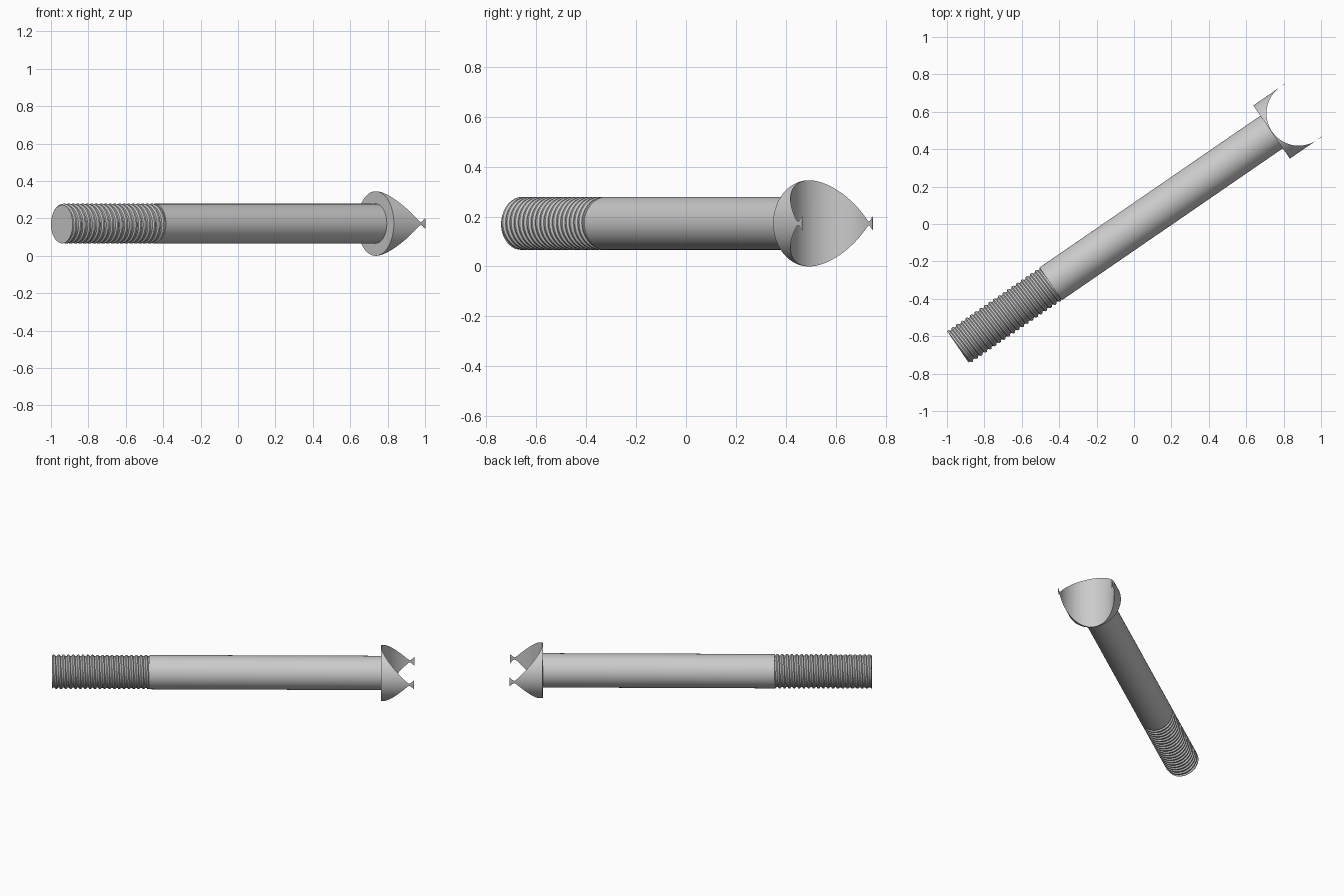
import bpy, bmesh, math
from mathutils import Matrix, Vector

default = bpy.data.objects.get("Cube")
if default:
    bpy.data.objects.remove(default, do_unlink=True)

ROD_R, HEAD_R, NOTCH_R = 0.106, 0.1725, 0.1723
THREAD_END, HEAD_START, TIP = 0.60, 2.033, 2.238
NOTCH_X = 2.209

# Parts are built along local x, then turned and placed by this matrix
PLACE = Matrix.Translation((-0.94, -0.66, 0.1725)) @ Matrix.Rotation(math.radians(34.5), 4, "Z")

steel = bpy.data.materials.new("grey steel")
steel.use_nodes = True
steel.diffuse_color = (0.6, 0.6, 0.6, 1)
steel.node_tree.nodes["Principled BSDF"].inputs["Base Color"].default_value = (0.6, 0.6, 0.6, 1)


def add_object(name, bm):
    bmesh.ops.recalc_face_normals(bm, faces=bm.faces)
    mesh = bpy.data.meshes.new(name)
    bm.to_mesh(mesh)
    bm.free()
    mesh.materials.append(steel)
    obj = bpy.data.objects.new(name, mesh)
    bpy.context.collection.objects.link(obj)
    obj.matrix_world = PLACE
    return obj


def cylinder(name, radius, length, centre, along_x=True, segments=192):
    bm = bmesh.new()
    turn = Matrix.Rotation(math.pi / 2, 4, "Y") if along_x else Matrix.Identity(4)
    bmesh.ops.create_cone(bm, cap_ends=True, segments=segments, radius1=radius, radius2=radius,
                          depth=length, matrix=Matrix.Translation((centre, 0, 0)) @ turn)
    return add_object(name, bm)


def helical_thread(name, length, turns, depth, segments=64):
    pitch = length / turns
    # Trapezoid tooth: fraction of the pitch, radius
    tooth = [(0, ROD_R), (0.3, ROD_R), (0.5, ROD_R - depth), (0.8, ROD_R - depth)]
    profile = [((k + f) * pitch, r) for k in range(-2, turns + 2) for f, r in tooth]
    bm = bmesh.new()
    columns = []
    for i in range(segments + 1):
        a = 2 * math.pi * i / segments
        columns.append([bm.verts.new((x + pitch * i / segments, r * math.cos(a), r * math.sin(a)))
                        for x, r in profile])
    for left, right in zip(columns, columns[1:]):
        for j in range(len(profile) - 1):
            bm.faces.new((left[j], left[j + 1], right[j + 1], right[j]))
    bmesh.ops.remove_doubles(bm, verts=bm.verts, dist=0.00001)
    # Trim both ends square and cap them
    for x, side in ((0, -1), (length, 1)):
        cut = bmesh.ops.bisect_plane(bm, geom=bm.verts[:] + bm.edges[:] + bm.faces[:], dist=0.000001,
                                     plane_co=Vector((x, 0, 0)), plane_no=Vector((side, 0, 0)),
                                     clear_outer=True)
        rim = [e for e in cut["geom_cut"] if isinstance(e, bmesh.types.BMEdge)]
        bmesh.ops.edgenet_fill(bm, edges=rim)
    return add_object(name, bm)


# Threaded end and plain rod
thread = helical_thread("threaded_end", THREAD_END, 20, 0.008)
rod = cylinder("rod", ROD_R, HEAD_START - THREAD_END, (HEAD_START + THREAD_END) / 2)

# Cradle head: a short wide cylinder with a round notch cut across it
head = cylinder("cradle_head", HEAD_R, TIP - HEAD_START, (TIP + HEAD_START) / 2)
cutter = cylinder("notch_cutter", NOTCH_R, 1, NOTCH_X, along_x=False)
cutter.hide_render = True
notch = head.modifiers.new("notch", "BOOLEAN")
notch.operation = "DIFFERENCE"
notch.solver = "EXACT"
notch.object = cutter
bpy.context.view_layer.objects.active = head
bpy.ops.object.modifier_apply(modifier="notch")
bpy.data.objects.remove(cutter, do_unlink=True)

# Smooth round walls, crisp rims
bpy.ops.object.select_all(action="DESELECT")
for obj in (thread, rod, head):
    obj.select_set(True)
bpy.context.view_layer.objects.active = rod
bpy.ops.object.shade_smooth_by_angle(angle=math.radians(30))
